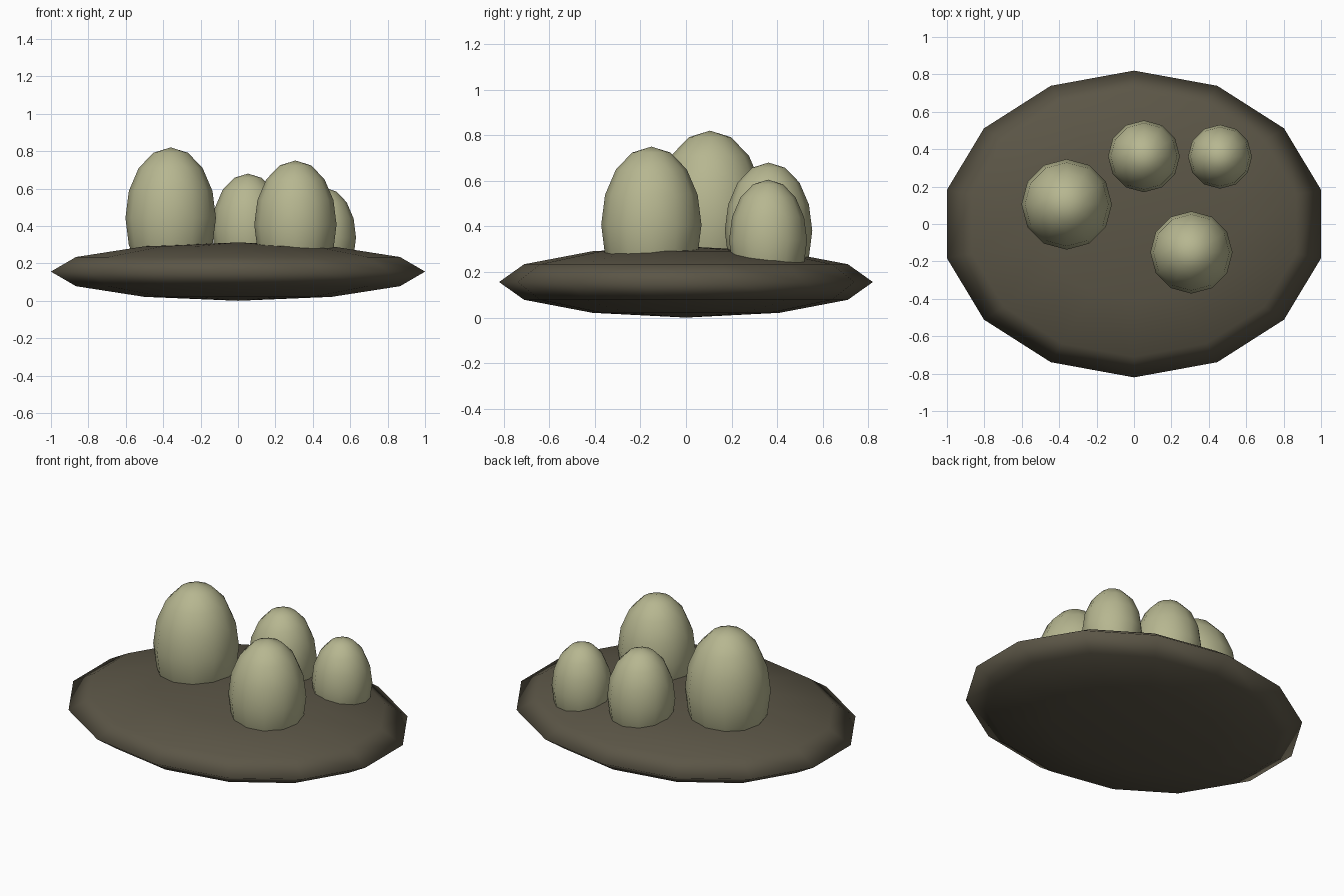
import bpy

cube = bpy.data.objects.get("Cube")
if cube:
    bpy.data.objects.remove(cube, do_unlink=True)


def flat_colour(name, rgb):
    mat = bpy.data.materials.new(name)
    mat.use_nodes = True
    mat.diffuse_color = (*rgb, 1)
    bsdf = next(n for n in mat.node_tree.nodes if n.type == "BSDF_PRINCIPLED")
    bsdf.inputs["Base Color"].default_value = (*rgb, 1)
    bsdf.inputs["Roughness"].default_value = 0.9
    return mat


def ellipsoid(name, centre, radii, segments, rings, mat):
    bpy.ops.mesh.primitive_uv_sphere_add(segments=segments, ring_count=rings,
                                         radius=1, location=centre)
    obj = bpy.context.object
    obj.name = name
    obj.scale = radii
    bpy.ops.object.transform_apply(location=False, rotation=False, scale=True)
    bpy.ops.object.shade_smooth()
    obj.data.materials.append(mat)
    return obj


soil = flat_colour("dark brown", (0.105, 0.092, 0.062))
shell = flat_colour("pale olive", (0.47, 0.47, 0.28))

# Flattened mound
ellipsoid("mound", (0, 0, 0.156), (1.026, 0.82, 0.156), 14, 6, soil)

# Eggs half sunk in the mound: x, y, radius, top height
eggs = {
    "large_egg": (-0.36, 0.105, 0.242, 0.82),
    "front_egg": (0.307, -0.152, 0.22, 0.75),
    "back_egg": (0.053, 0.362, 0.192, 0.68),
    "small_egg": (0.46, 0.36, 0.171, 0.605),
}
for name, (x, y, radius, top) in eggs.items():
    half_height = radius * 1.56
    ellipsoid(name, (x, y, top - half_height), (radius, radius, half_height),
              12, 8, shell)
